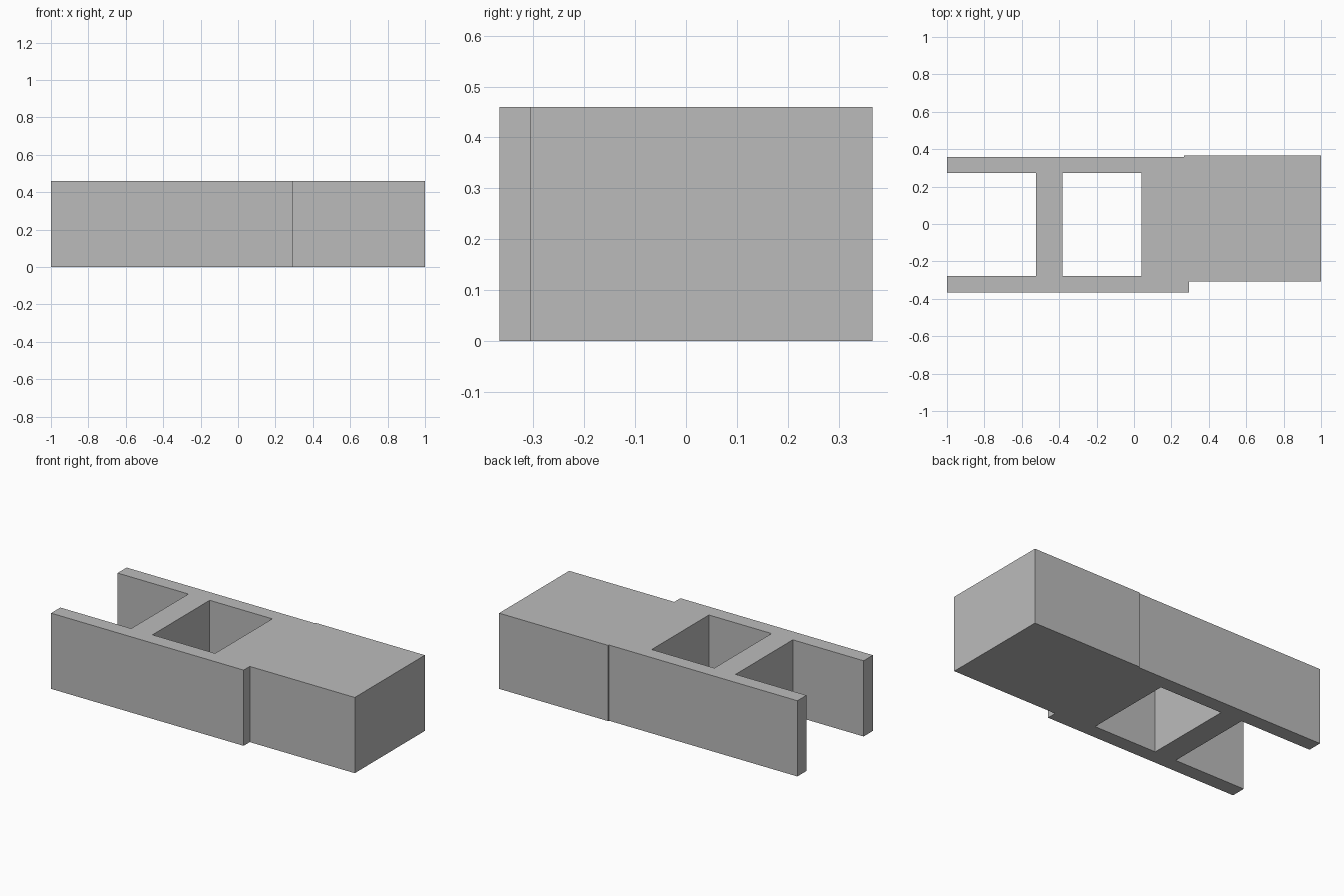
import bpy
import bmesh

cube = bpy.data.objects.get("Cube")
if cube:
    bpy.data.objects.remove(cube, do_unlink=True)

HEIGHT = 0.46

# Plan outline: solid block at +x, two arms reaching to -x
outline = [
    (-1, -0.366), (0.294, -0.366), (0.294, -0.307), (1, -0.307),
    (1, 0.366), (0.267, 0.366), (0.267, 0.359), (-1, 0.359),
    (-1, 0.272), (-0.524, 0.272), (-0.524, -0.277), (-1, -0.277),
]
# Rectangular opening between the cross wall and the block
opening = [(-0.381, -0.277), (0.04, -0.277), (0.04, 0.272), (-0.381, 0.272)]

grey = bpy.data.materials.new("plain grey")
grey.use_nodes = True
colour = (0.5, 0.5, 0.5, 1)
grey.diffuse_color = colour
grey.node_tree.nodes["Principled BSDF"].inputs["Base Color"].default_value = colour


def add_loop(bm, points):
    verts = [bm.verts.new((x, y, 0)) for x, y in points]
    return [bm.edges.new((a, b)) for a, b in zip(verts, verts[1:] + verts[:1])]


# Fill the plan and extrude it upward
bm = bmesh.new()
edges = add_loop(bm, outline) + add_loop(bm, opening)
bmesh.ops.triangle_fill(bm, edges=edges, use_beauty=True)
top = bmesh.ops.extrude_face_region(bm, geom=bm.faces[:], use_keep_orig=True)["geom"]
bmesh.ops.translate(bm, vec=(0, 0, HEIGHT),
                    verts=[g for g in top if isinstance(g, bmesh.types.BMVert)])
bmesh.ops.recalc_face_normals(bm, faces=bm.faces[:])

mesh = bpy.data.meshes.new("forked_block")
bm.to_mesh(mesh)
bm.free()
mesh.materials.append(grey)
block = bpy.data.objects.new("forked_block", mesh)
bpy.context.collection.objects.link(block)
